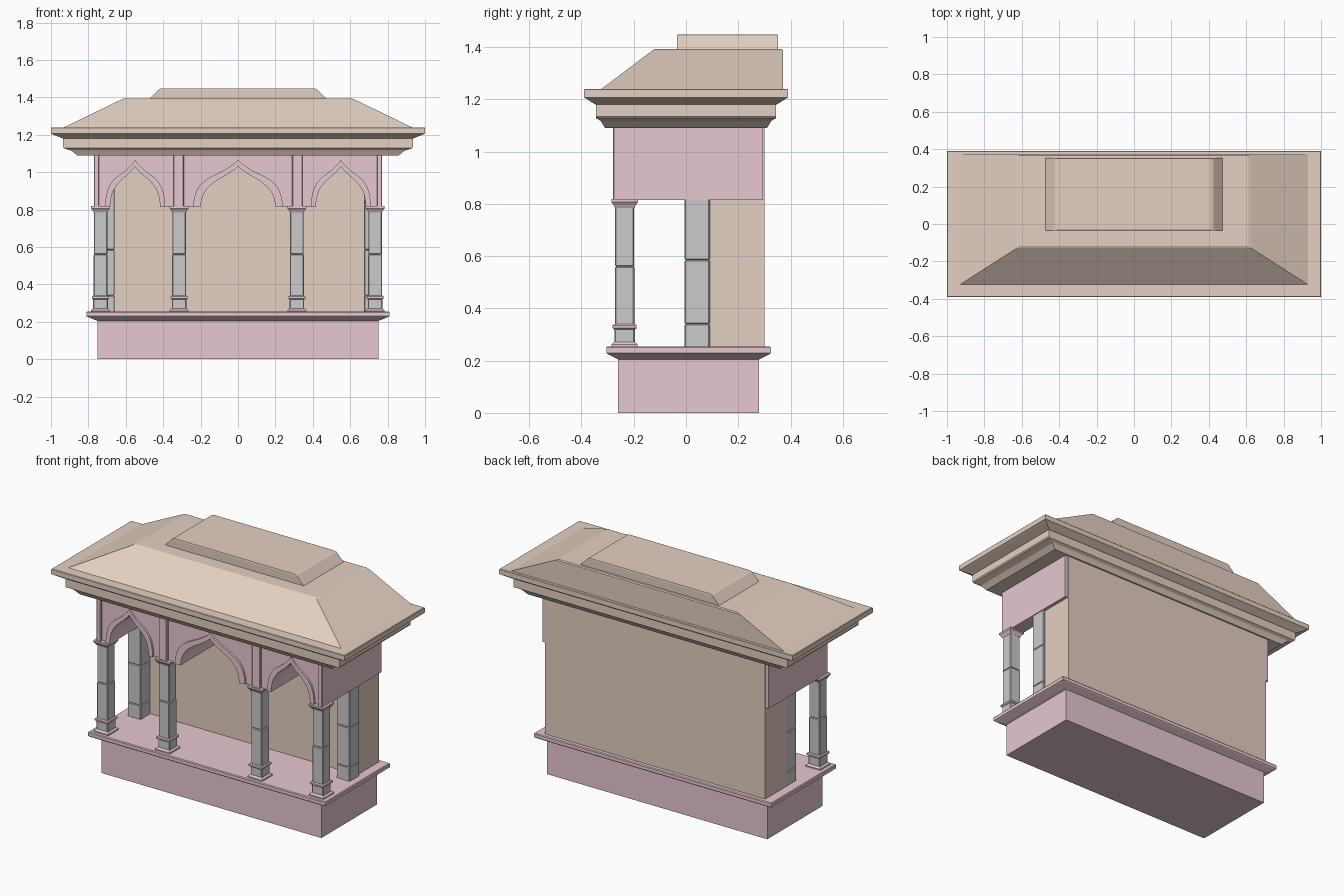
import bpy, bmesh, math
from mathutils import Vector
from mathutils.geometry import interpolate_bezier

if "Cube" in bpy.data.objects:
    bpy.data.objects.remove(bpy.data.objects["Cube"])


def material(name, color):
    m = bpy.data.materials.new(name)
    m.diffuse_color = color
    m.use_nodes = True
    m.node_tree.nodes["Principled BSDF"].inputs["Base Color"].default_value = m.diffuse_color
    return m


PINK = material("pink_stone", (0.80, 0.58, 0.63, 1))
TAN = material("tan_stone", (0.78, 0.63, 0.54, 1))


def finish(bm, name, mat=None, bevel=0, smooth=False):
    bmesh.ops.recalc_face_normals(bm, faces=bm.faces)
    mesh = bpy.data.meshes.new(name)
    bm.to_mesh(mesh)
    bm.free()
    ob = bpy.data.objects.new(name, mesh)
    bpy.context.collection.objects.link(ob)
    if mat:
        mesh.materials.append(mat)
    if bevel:
        mod = ob.modifiers.new("bevel", 'BEVEL')
        mod.width, mod.segments = bevel, 1
    if smooth:
        bpy.ops.object.select_all(action='DESELECT')
        ob.select_set(True)
        bpy.context.view_layer.objects.active = ob
        bpy.ops.object.shade_smooth_by_angle(angle=math.radians(30))
    return ob


def loft(name, rings, mat=None, bevel=0):
    """Stack of rectangles (x0, x1, y0, y1, z), skinned and capped."""
    bm = bmesh.new()
    loops = [[bm.verts.new(p) for p in ((a, c, z), (b, c, z), (b, d, z), (a, d, z))]
             for a, b, c, d, z in rings]
    for lo, hi in zip(loops, loops[1:]):
        for i in range(4):
            j = (i + 1) % 4
            bm.faces.new((lo[i], lo[j], hi[j], hi[i]))
    bm.faces.new(loops[0])
    bm.faces.new(loops[-1])
    return finish(bm, name, mat, bevel)


def box(name, x0, x1, y0, y1, z0, z1, mat=None, bevel=0):
    return loft(name, [(x0, x1, y0, y1, z0), (x0, x1, y0, y1, z1)], mat, bevel)


def extrude(name, outline, y0, y1, mat):
    """Front outline (x, z) pushed back along y."""
    bm = bmesh.new()
    face = bm.faces.new([bm.verts.new((x, y0, z)) for x, z in outline])
    new = bmesh.ops.extrude_face_region(bm, geom=[face])["geom"]
    bmesh.ops.translate(bm, vec=(0, y1 - y0, 0),
                        verts=[v for v in new if isinstance(v, bmesh.types.BMVert)])
    return finish(bm, name, mat, smooth=True)


# Plinth with flared ledge
loft("plinth", [(-x, x, c - d, c + d, z) for x, c, d, z in (
    (0.75, 0.01, 0.27, 0), (0.75, 0.01, 0.27, 0.205), (0.765, 0.01, 0.28, 0.21),
    (0.80, 0.01, 0.31, 0.225), (0.81, 0.01, 0.315, 0.23), (0.81, 0.01, 0.315, 0.25),
    (0.806, 0.01, 0.311, 0.255))], PINK)

# Back wall
box("back_wall", -0.75, 0.75, 0.09, 0.30, 0.25, 1.10, TAN)

# Rear pilasters in stacked blocks
for side, cx in (("left", -0.705), ("right", 0.72)):
    for i, (z0, z1) in enumerate(((0.25, 0.34), (0.34, 0.585), (0.585, 0.95))):
        box(f"rear_pilaster_{side}_{i}", cx - 0.045, cx + 0.045, -0.005, 0.091, z0, z1, None, 0.004)


def square(cx, cy, *levels):
    return [(cx - h, cx + h, cy - h, cy + h, z) for h, z in levels]


# Front columns: base, band, shaft blocks, capital
CY = -0.235
for n, cx in enumerate((-0.735, -0.315, 0.315, 0.733)):
    loft(f"column_base_{n}", square(cx, CY, (0.05, 0.25), (0.05, 0.262), (0.04, 0.272)), PINK)
    loft(f"column_band_{n}", square(cx, CY, (0.04, 0.32), (0.046, 0.325), (0.046, 0.335),
                                    (0.04, 0.34)), PINK)
    for i, (h, z0, z1) in enumerate(((0.039, 0.265, 0.325), (0.037, 0.335, 0.56),
                                     (0.036, 0.56, 0.795))):
        loft(f"column_shaft_{n}_{i}", square(cx, CY, (h, z0), (h, z1)), None, 0.004)
    loft(f"column_capital_{n}", square(cx, CY, (0.037, 0.785), (0.042, 0.795), (0.051, 0.807),
                                       (0.051, 0.818)), PINK)

# Ogee arch curves, as two bezier pieces from apex to springing
INNER = ((0, 1.03), (0.05, 0.985), (0.09, 0.975), (0.135, 0.94), (0.18, 0.905), (0.195, 0.87), (0.2, 0.815))
OUTER = ((0, 1.065), (0.06, 1.01), (0.1, 1.0), (0.155, 0.97), (0.215, 0.935), (0.235, 0.89), (0.24, 0.815))


def arch(ctrl, cx, scale):
    p = [Vector((x * scale, z, 0)) for x, z in ctrl]
    half = interpolate_bezier(*p[0:4], 9)[:-1] + interpolate_bezier(*p[3:7], 9)
    return [(cx - v.x, v.y) for v in reversed(half)] + [(cx + v.x, v.y) for v in half[1:]]


BAYS = ((-0.55, 0.67), (0, 1), (0.55, 0.67))

# Arcade block with vaulted openings running back to the wall
outline = [(0.77, 0.815), (0.77, 1.10), (-0.77, 1.10), (-0.77, 0.815)]
for cx, s in BAYS:
    outline += arch(INNER, cx, s)
extrude("arcade", outline, -0.262, 0.295, PINK)

# Raised arch mouldings and vertical strips
for n, (cx, s) in enumerate(BAYS):
    inner, outer = arch(INNER, cx, s), arch(OUTER, cx, s)
    extrude(f"arch_moulding_{n}", outer + inner[::-1], -0.274, -0.255, PINK)
for n, (x0, x1) in enumerate(((-0.77, -0.742), (-0.345, -0.29), (0.29, 0.345), (0.742, 0.77))):
    box(f"arcade_strip_{n}", x0, x1, -0.28, -0.255, 0.815, 1.10, PINK, 0.004)

# Stepped cornice and eave
loft("cornice", [(-x, x, -y, y, z) for x, y, z in (
    (0.86, 0.31, 1.09), (0.89, 0.325, 1.115), (0.905, 0.33, 1.12), (0.93, 0.345, 1.128),
    (0.935, 0.345, 1.135), (0.935, 0.345, 1.18), (0.94, 0.35, 1.182), (0.985, 0.378, 1.20),
    (1.0, 0.39, 1.207), (1.0, 0.39, 1.237), (0.997, 0.387, 1.24))], TAN)

# Hipped roof with upright back, and raised cap
loft("hip_roof", [(-0.94, 0.94, -0.33, 0.372, 1.235), (-0.625, 0.625, -0.128, 0.372, 1.388),
                  (-0.61, 0.61, -0.118, 0.365, 1.393)], TAN)
loft("roof_cap", [(-0.48, 0.48, -0.035, 0.352, 1.385), (-0.425, 0.425, -0.035, 0.352, 1.442),
                  (-0.41, 0.41, -0.033, 0.35, 1.448)], TAN)
